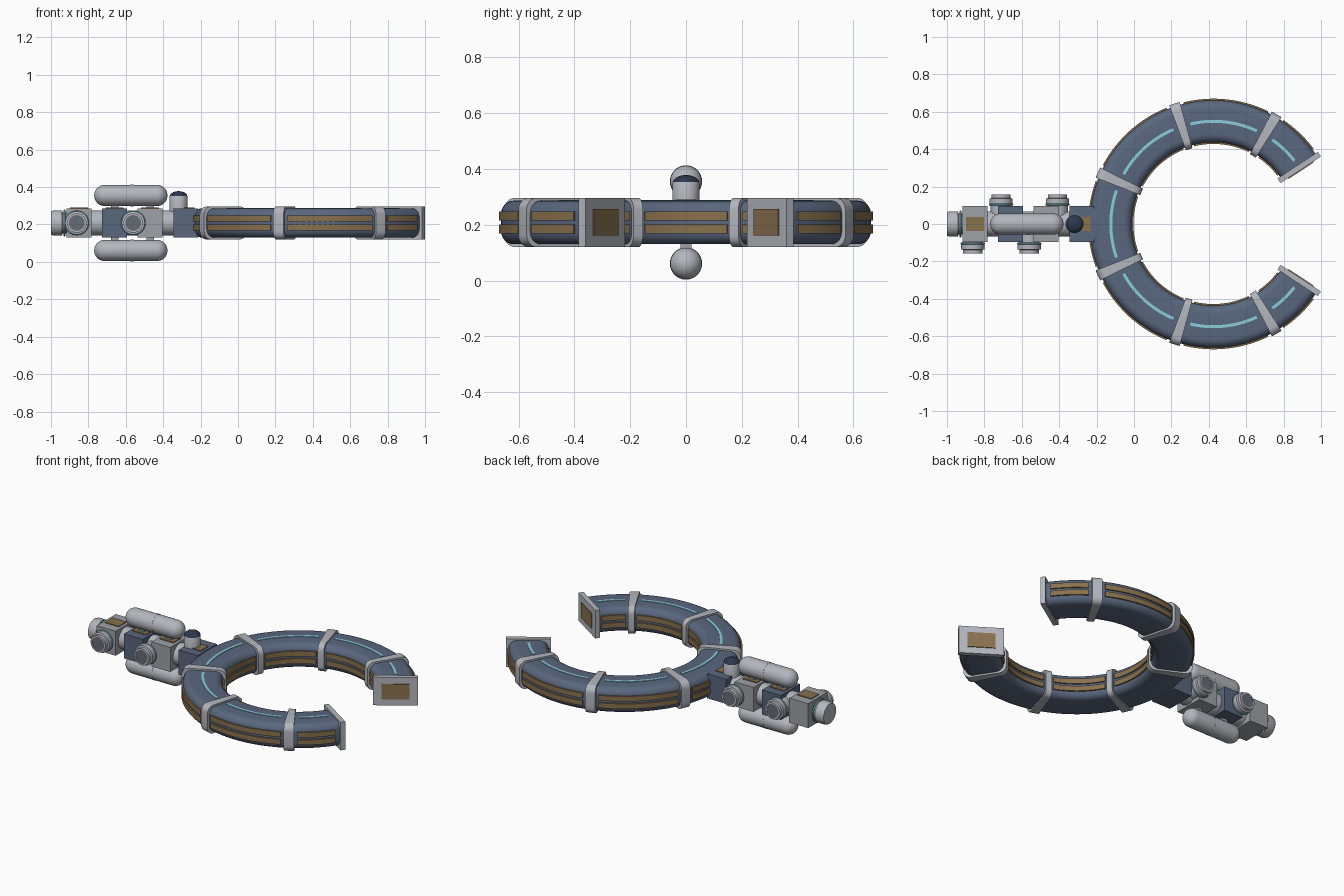
import bpy, math
from mathutils import Vector, Matrix

if "Cube" in bpy.data.objects:
    bpy.data.objects.remove(bpy.data.objects["Cube"])

ZC = 0.208            # centre height of ring and spine
CX = 0.425            # ring centre on x
RM = 0.549            # mean ring radius


def mat(name, col):
    m = bpy.data.materials.new(name)
    m.diffuse_color = (*col, 1)
    m.use_nodes = True
    m.node_tree.nodes["Principled BSDF"].inputs["Base Color"].default_value = m.diffuse_color
    return m


BLUE = mat("hull_blue", (0.10, 0.135, 0.21))
LIGHT = mat("light_metal", (0.45, 0.47, 0.51))
MID = mat("mid_metal", (0.34, 0.36, 0.39))
GOLD = mat("bronze_panel", (0.25, 0.165, 0.075))
CYAN = mat("cyan_trim", (0.25, 0.62, 0.70))
DARK = mat("dark_glass", (0.025, 0.04, 0.075))
GREY = mat("port_grey", (0.13, 0.15, 0.18))


def finish(ob, name, m, smooth=True):
    ob.name = name
    ob.data.materials.append(m)
    if smooth:
        bpy.context.view_layer.objects.active = ob
        ob.select_set(True)
        bpy.ops.object.shade_smooth_by_angle(angle=math.radians(35))
        ob.select_set(False)
    return ob


def mesh(name, verts, faces, m, smooth=True):
    me = bpy.data.meshes.new(name)
    me.from_pydata(verts, [], faces)
    ob = bpy.data.objects.new(name, me)
    bpy.context.collection.objects.link(ob)
    bpy.ops.object.select_all(action='DESELECT')
    return finish(ob, name, m, smooth)


def box(name, loc, size, m, rot=0):
    h = [s / 2 for s in size]
    R = Matrix.Translation(Vector(loc)) @ Matrix.Rotation(rot, 4, 'Z')
    v = [R @ Vector((x * h[0], y * h[1], z * h[2]))
         for x in (-1, 1) for y in (-1, 1) for z in (-1, 1)]
    f = [(0, 1, 3, 2), (4, 6, 7, 5), (0, 4, 5, 1), (2, 3, 7, 6), (0, 2, 6, 4), (1, 5, 7, 3)]
    return mesh(name, v, f, m, False)


def rounded(w, h, r, n=6):
    """Rounded rectangle (radius, height) section of the ring."""
    pts = []
    for i, (sx, sz) in enumerate([(1, 1), (-1, 1), (-1, -1), (1, -1)]):
        for k in range(n + 1):
            a = math.radians(90 * i + 90 * k / n)
            pts.append((RM + sx * (w / 2 - r) + r * math.cos(a),
                        ZC + sz * (h / 2 - r) + r * math.sin(a)))
    return pts


def rect(r0, r1, z0, z1):
    return [(r1, z0), (r1, z1), (r0, z1), (r0, z0)]


def sweep(name, prof, a0, a1, m):
    """Sweep a closed section round the ring centre, angles in degrees."""
    steps = max(2, round((a1 - a0) / 2.5))
    n, v, f = len(prof), [], []
    for i in range(steps + 1):
        a = math.radians(a0 + (a1 - a0) * i / steps)
        v += [(CX + r * math.cos(a), r * math.sin(a), z) for r, z in prof]
    for i in range(steps):
        for j in range(n):
            k = (j + 1) % n
            f.append((i * n + j, i * n + n + j, i * n + n + k, i * n + k)[::-1])
    f += [tuple(range(n))[::-1], tuple(steps * n + j for j in range(n))]
    f = [q[::-1] for q in f[:-2]] + [q[::-1] for q in f[-2:][::-1]][::-1]
    ob = mesh(name, v, f, m)
    import bmesh
    bm = bmesh.new()
    bm.from_mesh(ob.data)
    bmesh.ops.recalc_face_normals(bm, faces=bm.faces)
    bm.to_mesh(ob.data)
    bm.free()
    return ob


def lathe(name, prof, origin, axis, m, seg=32):
    """Turn (radius, distance) points about an axis from the origin."""
    q = Vector((0, 0, 1)).rotation_difference(Vector(axis))
    v, f, n = [], [], len(prof)
    for i in range(seg):
        a = 2 * math.pi * i / seg
        v += [Vector(origin) + q @ Vector((r * math.cos(a), r * math.sin(a), d)) for r, d in prof]
    for i in range(seg):
        for j in range(n - 1):
            k = (i + 1) % seg
            f.append((i * n + j, k * n + j, k * n + j + 1, i * n + j + 1))
    f += [tuple(i * n for i in range(seg))[::-1], tuple(i * n + n - 1 for i in range(seg))]
    return mesh(name, v, f, m)


def torus(name, loc, axis, R, r):
    q = Vector((0, 0, 1)).rotation_difference(Vector(axis))
    bpy.ops.mesh.primitive_torus_add(major_radius=R, minor_radius=r, major_segments=40,
                                     minor_segments=8, location=loc, rotation=q.to_euler())
    return finish(bpy.context.object, name, CYAN)


# Open ring hull
sweep("ring_hull", rounded(0.226, 0.156, 0.045), 33, 327, BLUE)

# Collars round the hull, then panels and light strip in each bay
collars = [60 + 48 * i for i in range(6)]
for a in collars:
    sweep("ring_collar", rounded(0.256, 0.176, 0.042), a - 2.5, a + 2.5, LIGHT)
stops = [33] + collars + [327]
for a0, a1 in zip(stops, stops[1:]):
    for zo in (-0.0235, 0.0235):
        z0, z1 = ZC + zo - 0.016, ZC + zo + 0.016
        sweep("outer_panel", rect(0.655, 0.670, z0, z1), a0 + 4, a1 - 4, GOLD)
        sweep("inner_panel", rect(0.428, 0.442, z0, z1), a0 + 4, a1 - 4, GOLD)
    sweep("light_strip", rect(RM - 0.008, RM + 0.008, ZC + 0.07, ZC + 0.081), a0 + 5, a1 - 5, CYAN)

# End plates with bronze hatch
for s in (1, -1):
    a = math.radians(33.4) * s
    rad, tan = Vector((math.cos(a), math.sin(a), 0)), Vector((-math.sin(a), math.cos(a), 0))
    c = Vector((CX, 0, ZC)) + rad * RM
    box("end_plate", c, (0.258, 0.03, 0.176), LIGHT, a)
    box("end_hatch", c - tan * s * 0.016, (0.16, 0.008, 0.095), GOLD, a)

# Spine modules with roof panels, joined by a central tube
for i in range(4):
    x = -0.85 + 0.19 * i
    box("spine_module", (x, 0, ZC), (0.132, 0.19, 0.154), BLUE if i % 2 else MID)
    box("roof_panel", (x, 0, ZC + 0.077), (0.095, 0.076, 0.01), GOLD)
lathe("spine_tube", [(0.068, 0), (0.068, 0.66)], (-0.86, 0, ZC), (1, 0, 0), LIGHT)
box("ring_joint", (-0.2, 0, ZC), (0.06, 0.17, 0.13), BLUE)

# Docking ports alternating along the two sides
for i in range(4):
    x, s = -0.862 + 0.151 * i, 1 if i % 2 else -1
    lathe("side_port", [(0.055, 0.04), (0.055, 0.105), (0.062, 0.108), (0.062, 0.135),
                        (0.052, 0.138), (0.052, 0.158), (0.042, 0.158), (0.042, 0.152)],
          (x, 0, ZC), (0, s, 0), LIGHT)
    lathe("port_window", [(0.042, 0.14), (0.042, 0.156)], (x, 0, ZC), (0, s, 0), GREY)
    torus("port_ring", (x, s * 0.104, ZC), (0, 1, 0), 0.061, 0.005)

# Docking port at the tail
lathe("tail_port", [(0.056, 0.90), (0.056, 0.938), (0.068, 0.942), (0.068, 0.985), (0.062, 1.0)],
      (0, 0, ZC), (-1, 0, 0), LIGHT)
torus("tail_ring", (-0.928, 0, ZC), (1, 0, 0), 0.066, 0.006)

# Tanks above and below the spine
R, L = 0.0565, 0.196
cap = [(R * math.sin(math.radians(t)), L - R + R * math.cos(math.radians(t)))
       for t in range(90, 1, -8)] + [(0.0005, L)]
prof = [(r, -d) for r, d in reversed(cap)] + cap
for s in (1, -1):
    z = ZC + s * 0.147
    lathe("tank", prof, (-0.573, 0, z), (1, 0, 0), LIGHT)
    lathe("tank_band", [(0.0578, -0.008), (0.0578, 0.008)], (-0.567, 0, z), (1, 0, 0), LIGHT)
    for x in (-0.66, -0.47):
        box("tank_mount", (x, 0, ZC + s * 0.088), (0.04, 0.04, 0.04), MID)

# Observation cupola
lathe("cupola_base", [(0.048, 0.27), (0.048, 0.35), (0.045, 0.355)], (-0.318, 0, 0), (0, 0, 1), LIGHT)
dome = [(0.047 * math.cos(math.radians(t)), 0.35 + 0.028 * math.sin(math.radians(t)))
        for t in range(0, 90, 10)] + [(0.0005, 0.378)]
lathe("cupola_glass", dome, (-0.318, 0, 0), (0, 0, 1), DARK)
